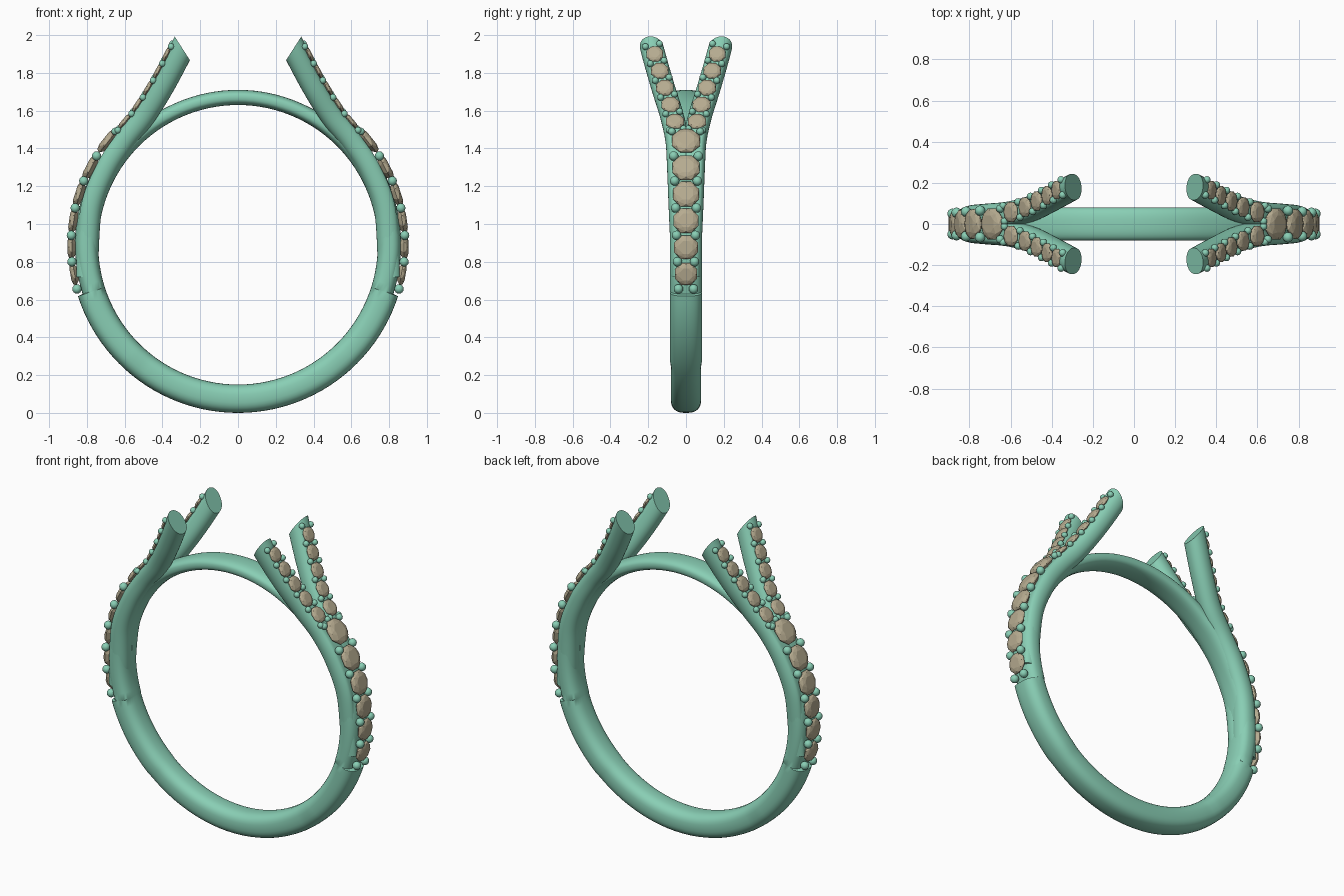
import bpy, bmesh, math
from mathutils import Vector, Matrix

if "Cube" in bpy.data.objects:
    bpy.data.objects.remove(bpy.data.objects["Cube"])

CZ = 0.89                       # height of the ring's centre


def material(name, rgb):
    m = bpy.data.materials.new(name)
    m.diffuse_color = (*rgb, 1)
    m.use_nodes = True
    m.node_tree.nodes["Principled BSDF"].inputs["Base Color"].default_value = m.diffuse_color
    return m


METAL = material("metal", (0.25, 0.62, 0.46))
STONE = material("stone", (0.47, 0.41, 0.28))


def finish(bm, name, mat, mirror=None, smooth=True):
    bmesh.ops.recalc_face_normals(bm, faces=bm.faces[:])
    me = bpy.data.meshes.new(name)
    bm.to_mesh(me)
    bm.free()
    ob = bpy.data.objects.new(name, me)
    bpy.context.collection.objects.link(ob)
    me.materials.append(mat)
    if mirror:
        mod = ob.modifiers.new("mirror", 'MIRROR')
        mod.use_axis = mirror
        mod.use_mirror_merge = False
    if smooth:
        bpy.ops.object.select_all(action='DESELECT')
        bpy.context.view_layer.objects.active = ob
        ob.select_set(True)
        bpy.ops.object.shade_smooth_by_angle(angle=math.radians(40))
    return ob


def section(a, b, power, n=32):
    """Rounded cross-section, a along the outward normal, b across."""
    pts = []
    for i in range(n):
        c, s = math.cos(2 * math.pi * i / n), math.sin(2 * math.pi * i / n)
        pts.append((a * math.copysign(abs(c) ** (2 / power), c),
                    b * math.copysign(abs(s) ** (2 / power), s)))
    return pts


def loft(bm, rings, closed):
    loops = [[bm.verts.new(p) for p in r] for r in rings]
    n = len(loops[0])
    for k in range(len(loops) - (0 if closed else 1)):
        A, B = loops[k], loops[(k + 1) % len(loops)]
        for i in range(n):
            bm.faces.new((A[i], A[(i + 1) % n], B[(i + 1) % n], B[i]))
    if not closed:
        bm.faces.new(loops[0])
        bm.faces.new(loops[-1])


# Finger ring: thick below, stepped down for the stones, thin over the top
def outer_radius(deg):
    if deg < -17.7:
        return 0.89
    t = min(max((deg - 25) / 40, 0), 1)
    return 0.863 - 0.043 * t * t * (3 - 2 * t)


half = [-90 + 72.2 * i / 24 for i in range(25)] + [-17.6 + 107.6 * i / 36 for i in range(37)]
angles = [(d, 1) for d in half] + [(d, -1) for d in half[-2:0:-1]]
rings = []
for d, side in angles:
    ro, ri = outer_radius(d), 0.74
    rad = Vector((side * math.cos(math.radians(d)), 0, math.sin(math.radians(d))))
    w = 0.085 if abs(d) < 50 else 0.08
    rings.append([Vector((0, v, CZ)) + rad * ((ro + ri) / 2 + u)
                  for u, v in section((ro - ri) / 2, w, 2.6)])
bm = bmesh.new()
loft(bm, rings, True)
finish(bm, "ring_band", METAL)

# Path of one split arm, smoothed through a few points
KEYS = [Vector(p) for p in [
    (0.806, 0.015, 0.72), (0.803, 0.018, 0.82), (0.782, 0.03, 1.09), (0.705, 0.038, 1.29),
    (0.607, 0.047, 1.44), (0.50, 0.075, 1.573), (0.398, 0.125, 1.735),
    (0.295, 0.18, 1.93), (0.22, 0.215, 2.09)]]


def smooth_path(k, steps=10):
    k = [2 * k[0] - k[1]] + k + [2 * k[-1] - k[-2]]
    out = []
    for i in range(1, len(k) - 2):
        a, b, c, d = k[i - 1:i + 3]
        for j in range(steps):
            t = j / steps
            out.append(0.5 * (2 * b + (c - a) * t + (2 * a - 5 * b + 4 * c - d) * t * t
                              + (3 * b - a - 3 * c + d) * t ** 3))
    return out + [k[-2]]


path = smooth_path(KEYS)


def frame(i):
    t = (path[min(i + 1, len(path) - 1)] - path[max(i - 1, 0)]).normalized()
    n = Vector((t.z, 0, -t.x)).normalized()
    return n, t.cross(n).normalized(), t


# Split arms with a flattened seat for stones and a slanted cut at the tip
bm = bmesh.new()
rings = []
for i, p in enumerate(path):
    n, b, t = frame(i)
    top = 0.05 if p.z < 1.9 else 0.066
    rings.append([p + n * min(u, top) + b * v for u, v in section(0.064, 0.062, 2.15)])
loft(bm, rings, False)
cut = bmesh.ops.bisect_plane(bm, geom=bm.verts[:] + bm.edges[:] + bm.faces[:],
                             plane_co=(0.295, 0, 1.93), plane_no=(-0.84, 0, 0.54),
                             clear_outer=True)
bmesh.ops.contextual_create(bm, geom=[e for e in cut['geom_cut'] if isinstance(e, bmesh.types.BMEdge)])
finish(bm, "split_arms", METAL, (True, True, False))


# Faceted stones and prong beads
def add_stone(bm, pos, normal, r):
    rot = normal.to_track_quat('Z', 'Y').to_matrix()
    levels = [(0.55, 0.30, 0), (0.84, 0.20, 0.5), (1.0, 0.03, 0), (1.0, -0.05, 0), (0.5, -0.4, 0)]
    loft(bm, [[pos + rot @ Vector((r * k * math.cos(math.pi * (i + o) / 4 + 0.39),
                                   r * k * math.sin(math.pi * (i + o) / 4 + 0.39), r * h))
               for i in range(8)] for k, h, o in levels], False)
    bmesh.ops.triangulate(bm, faces=[f for f in bm.faces if len(f.verts) == 4])


def add_bead(bm, pos, r):
    bmesh.ops.create_uvsphere(bm, u_segments=14, v_segments=8, radius=r,
                              matrix=Matrix.Translation(pos))


def on_ring(z, y, r):
    return Vector((math.sqrt(r * r - (z - CZ) ** 2), y, z))


def on_arm(z, across, out):
    i = min(range(len(path)), key=lambda k: abs((path[k] + frame(k)[0] * out).z - z))
    j = i + 1 if (path[i] + frame(i)[0] * out).z < z else i - 1
    pi, pj = path[i] + frame(i)[0] * out, path[j] + frame(j)[0] * out
    n, b, t = frame(i)
    return pi.lerp(pj, (z - pi.z) / (pj.z - pi.z)) + b * across, n


bm = bmesh.new()
for k in range(6):
    p = on_ring(0.735 + 0.141 * k, 0, 0.882)
    add_stone(bm, p, (p - Vector((0, 0, CZ))).normalized(), 0.064 + 0.0034 * k)
finish(bm, "shank_stones", STONE, (True, False, False), False)

bm = bmesh.new()
for k in range(5):
    p, n = on_arm(1.543 + 0.0893 * k, 0, 0.058)
    add_stone(bm, p, n, 0.052 - 0.001 * k)
finish(bm, "arm_stones", STONE, (True, True, False), False)

bm = bmesh.new()
for k, z in enumerate((0.656, 0.80, 0.94, 1.085, 1.228, 1.36)):
    add_bead(bm, on_ring(z, 0.04 + 0.005 * k, 0.884), 0.025)
add_bead(bm, on_ring(1.49, 0.075, 0.885), 0.02)
finish(bm, "shank_prongs", METAL, (True, True, False))

bm = bmesh.new()
for k in range(6):
    for side in (-1, 1):
        add_bead(bm, on_arm(1.50 + 0.0893 * k, side * 0.038, 0.057)[0], 0.018)
finish(bm, "arm_prongs", METAL, (True, True, False))
